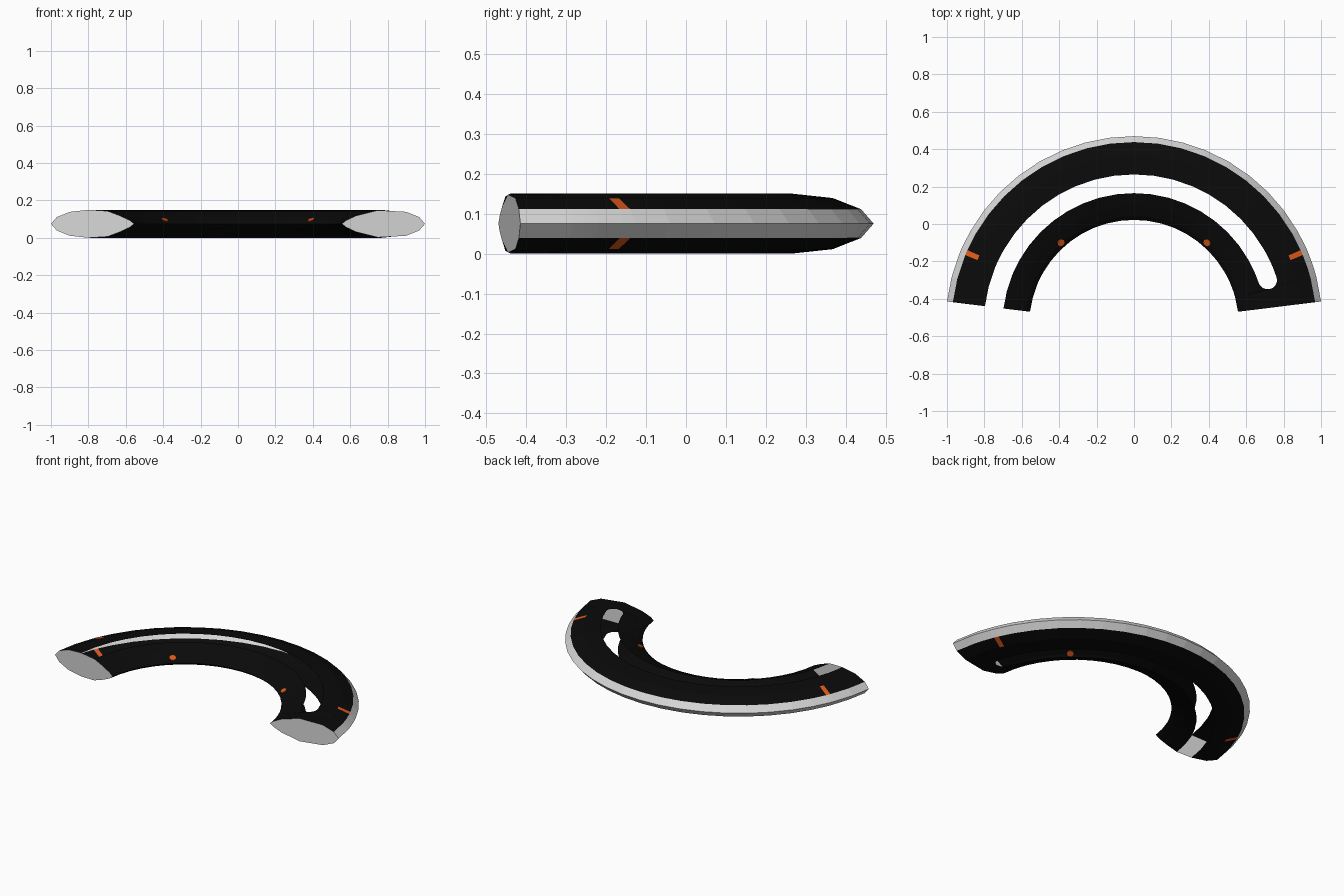
import bpy, bmesh
from math import radians, sin, cos, sqrt, pi
from mathutils import Matrix, Vector

cube = bpy.data.objects.get("Cube")
if cube:
    bpy.data.objects.remove(cube, do_unlink=True)


def material(name, rgb):
    m = bpy.data.materials.new(name)
    m.use_nodes = True
    m.diffuse_color = (*rgb, 1)
    m.node_tree.nodes["Principled BSDF"].inputs["Base Color"].default_value = (*rgb, 1)
    return m


BLACK = material("black", (0.003, 0.003, 0.003))
GREY = material("light grey", (0.68, 0.68, 0.68))
ORANGE = material("orange", (0.75, 0.10, 0.01))


def finish(name, bm, mats):
    mesh = bpy.data.meshes.new(name)
    bm.to_mesh(mesh)
    bm.free()
    for m in mats:
        mesh.materials.append(m)
    ob = bpy.data.objects.new(name, mesh)
    bpy.context.collection.objects.link(ob)
    return ob


CENTRE_Y, MID_Z = -0.538, 0.075
START, END, SEGMENTS = 7.05, 172.95, 22
SLOT_TIP, SLOT_FULL, SLOT_R, SLOT_HALF = 14.7, 18.5, 0.753, 0.05
STRIPE = (22.4, 24.1)


def point(r, angle, z):
    a = radians(angle)
    return Vector((r * cos(a), CENTRE_Y + r * sin(a), z))


def half_profile(angle):
    """Radius and height above the middle, from inner edge to outer edge."""
    u = (SLOT_FULL - angle) / (SLOT_FULL - SLOT_TIP)
    w = SLOT_HALF * sqrt(max(0, 1 - max(0, u) ** 2))
    return [(0.56, 0), (0.582, 0.018), (0.635, 0.043),
            (SLOT_R - w, 0.0725 - w * 0.08), (SLOT_R + w, 0.0725 + w * 0.05),
            (0.905, 0.064), (0.976, 0.036), (1.0076, 0)]


SLOT_BAND, STRIPE_BAND, RIM_BAND = 3, 5, 6

# Columns around the arc, with extra ones for the slot end and stripes
angles = [START + (END - START) * i / SEGMENTS for i in range(SEGMENTS + 1)]
angles += [SLOT_FULL - (SLOT_FULL - SLOT_TIP) * cos(pi / 2 * i / 6) for i in range(7)]
angles += [a for s in STRIPE for a in (s, 180 - s)]
angles.sort()

# Hollow shell, open along the slot above and below
bm = bmesh.new()
for side in (1, -1):
    columns = [[bm.verts.new(point(r, a, MID_Z + side * h)) for r, h in half_profile(a)]
               for a in angles]
    for i in range(len(angles) - 1):
        mid = (angles[i] + angles[i + 1]) / 2
        striped = STRIPE[0] < min(mid, 180 - mid) < STRIPE[1]
        for j in range(len(columns[0]) - 1):
            if j == SLOT_BAND:
                continue
            quad = [columns[i][j], columns[i][j + 1], columns[i + 1][j + 1], columns[i + 1][j]]
            face = bm.faces.new(quad if side > 0 else quad[::-1])
            if j == RIM_BAND:
                face.material_index = 1
            elif j == STRIPE_BAND and striped:
                face.material_index = 2
bmesh.ops.remove_doubles(bm, verts=bm.verts, dist=0.0001)
finish("curved_shell", bm, [BLACK, GREY, ORANGE])

# Flat caps closing both ends
for name, a in (("left_end_cap", START), ("right_end_cap", END)):
    bm = bmesh.new()
    prof = half_profile(a)
    loop = [(r, h) for r, h in prof] + [(r, -h) for r, h in prof[-2:0:-1]]
    face = bm.faces.new([bm.verts.new(point(r, a, MID_Z + h)) for r, h in loop])
    bmesh.ops.remove_doubles(bm, verts=bm.verts, dist=0.0001)
    bm.normal_update()
    for f in bm.faces:
        if f.normal.y > 0:
            f.normal_flip()
    finish(name, bm, [GREY])

# Small round buttons on the inner slope
for name, a in (("left_button", 48.3), ("right_button", 131.7)):
    bm = bmesh.new()
    normal = Vector((-cos(radians(a)) * 0.45, -sin(radians(a)) * 0.45, 0.9))
    place = Matrix.Translation(point(0.588, a, MID_Z + 0.021))
    turn = normal.to_track_quat('Z', 'Y').to_matrix().to_4x4()
    bmesh.ops.create_cone(bm, cap_ends=True, segments=8, radius1=0.02, radius2=0.02,
                          depth=0.008, matrix=place @ turn)
    finish(name, bm, [ORANGE])
